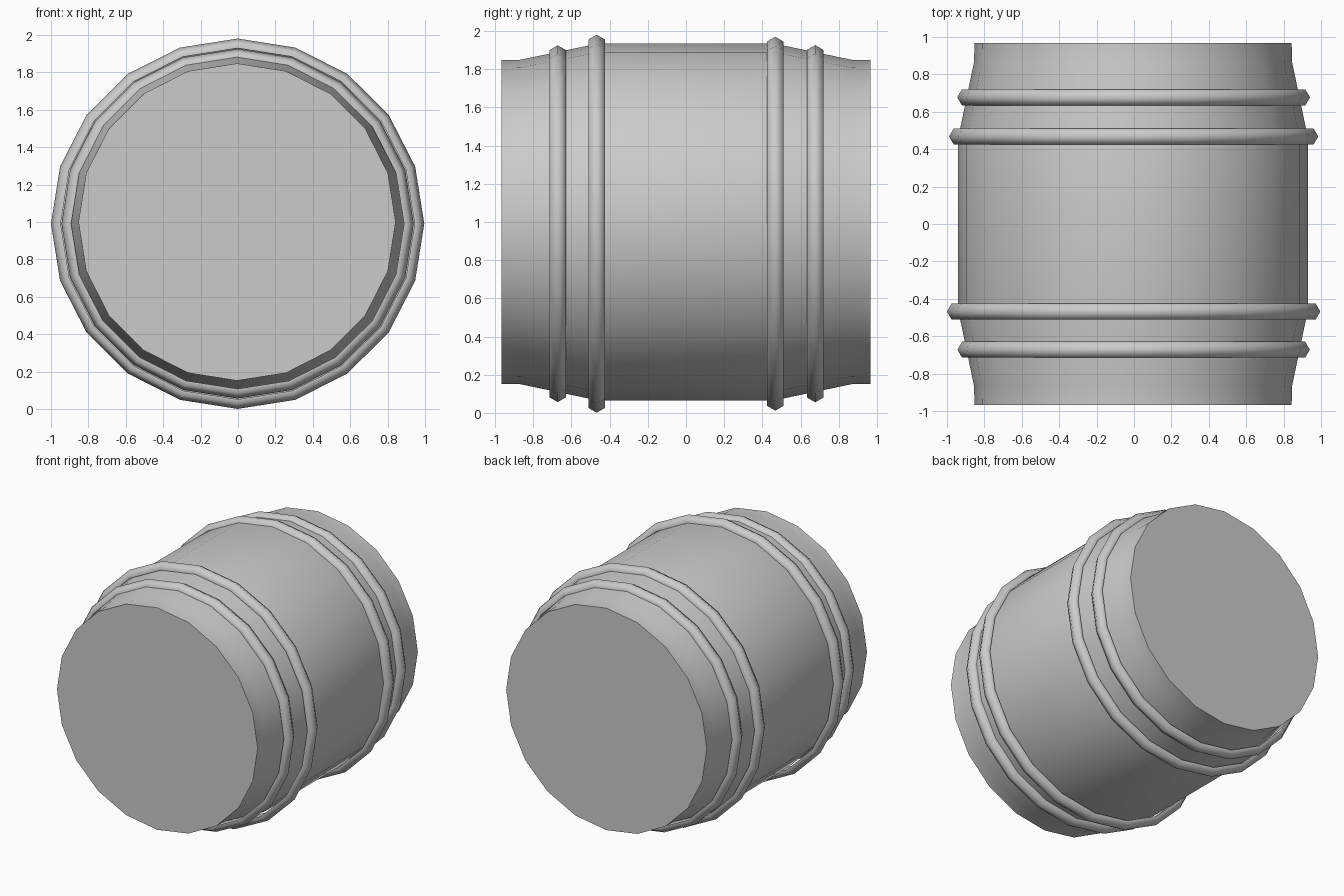
import bpy, bmesh
from math import sin, cos, tau, radians

if "Cube" in bpy.data.objects:
    bpy.data.objects.remove(bpy.data.objects["Cube"])

SIDES = 20


def lathe(name, profile, cx, cz, squash=1.0, caps=False, angle=30):
    """Sweep a (y, radius) profile around the lengthwise y axis."""
    bm = bmesh.new()
    loops = []
    for y, r in profile:
        loops.append([bm.verts.new((cx + r * sin(tau * i / SIDES), y,
                                    cz + r * squash * cos(tau * i / SIDES)))
                      for i in range(SIDES)])
    for a, b in zip(loops, loops[1:]):
        for i in range(SIDES):
            j = (i + 1) % SIDES
            bm.faces.new((a[i], a[j], b[j], b[i]))
    if caps:
        bm.faces.new(loops[0])
        bm.faces.new(loops[-1])
    bmesh.ops.recalc_face_normals(bm, faces=bm.faces)
    mesh = bpy.data.meshes.new(name)
    bm.to_mesh(mesh)
    bm.free()
    obj = bpy.data.objects.new(name, mesh)
    bpy.context.collection.objects.link(obj)
    bpy.ops.object.select_all(action='DESELECT')
    obj.select_set(True)
    bpy.context.view_layer.objects.active = obj
    bpy.ops.object.shade_smooth_by_angle(angle=radians(angle))
    return obj


# Barrel body: straight rims, tapered shoulders, straight middle
half = [(0.967, 0.848), (0.867, 0.85), (0.46, 0.935)]
profile = [(-y, r) for y, r in half] + [(y, r) for y, r in reversed(half)]
lathe("barrel_body", profile, -0.005, 1.0, caps=True)

# Raised hoops: peaked bands wrapped around the body
hoop_section = [(-0.043, -0.052), (-0.043, -0.025), (0, 0),
                (0.043, -0.025), (0.043, -0.052)]
hoops = [("front_outer_hoop", -0.672, 0.942), ("front_inner_hoop", -0.468, 0.998),
         ("back_inner_hoop", 0.468, 0.987), ("back_outer_hoop", 0.677, 0.943)]
for name, y0, radius in hoops:
    lathe(name, [(y0 + dy, radius + dr) for dy, dr in hoop_section],
          -0.002, 0.991, squash=0.992, angle=70)
